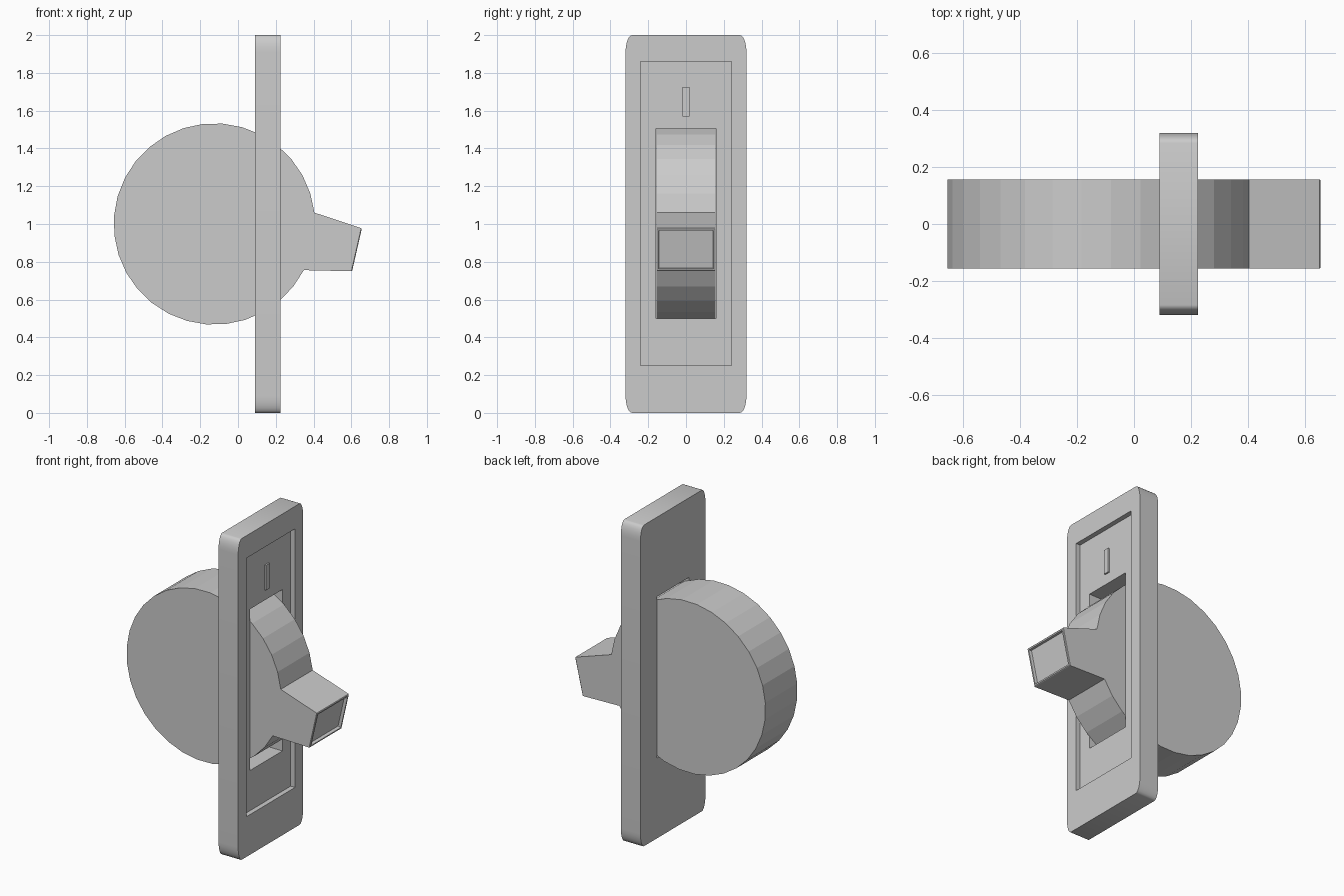
import bpy, bmesh
from math import sin, cos, pi, radians
from mathutils import Vector

if "Cube" in bpy.data.objects:
    bpy.data.objects.remove(bpy.data.objects["Cube"])


def make_object(name, bm):
    bmesh.ops.recalc_face_normals(bm, faces=bm.faces)
    mesh = bpy.data.meshes.new(name)
    bm.to_mesh(mesh)
    bm.free()
    obj = bpy.data.objects.new(name, mesh)
    bpy.context.collection.objects.link(obj)
    return obj


def extrude_profile(points, offset):
    bm = bmesh.new()
    face = bm.faces.new([bm.verts.new(p) for p in points])
    new = bmesh.ops.extrude_face_region(bm, geom=[face], use_keep_orig=True)
    verts = [v for v in new["geom"] if isinstance(v, bmesh.types.BMVert)]
    bmesh.ops.translate(bm, vec=offset, verts=verts)
    bmesh.ops.recalc_face_normals(bm, faces=bm.faces)
    return bm


def box(name, x0, x1, half_y, z0, z1):
    pts = [(x0, -half_y, z0), (x0, half_y, z0), (x0, half_y, z1), (x0, -half_y, z1)]
    return make_object(name, extrude_profile(pts, (x1 - x0, 0, 0)))


# Cover plate with elongated rounded corners
BACK, FRONT, DEPTH = 0.09, 0.225, 0.03
RY, RZ = 0.035, 0.09
outline = []
for i, (sy, sz) in enumerate([(1, 1), (-1, 1), (-1, -1), (1, -1)]):
    for k in range(7):
        a = i * pi / 2 + k * pi / 12
        outline.append((BACK, sy * (0.32 - RY) + RY * cos(a),
                        1 + sz * (1 - RZ) + RZ * sin(a)))
plate = make_object("cover_plate", extrude_profile(outline, (FRONT - BACK, 0, 0)))

# Shallow front recess and through slot
cutters = [box("recess_cutter", FRONT - DEPTH, FRONT + 0.1, 0.24, 0.25, 1.86),
           box("slot_cutter", BACK - 0.1, FRONT + 0.2, 0.159, 0.5, 1.505)]
for cutter in cutters:
    cutter.hide_render = True
    mod = plate.modifiers.new(cutter.name, "BOOLEAN")
    mod.operation = "DIFFERENCE"
    mod.solver = "EXACT"
    mod.object = cutter
bpy.context.view_layer.objects.active = plate
plate.select_set(True)
for cutter in cutters:
    bpy.ops.object.modifier_apply(modifier=cutter.name)
    bpy.data.objects.remove(cutter)
bpy.ops.object.shade_smooth_by_angle(angle=radians(30))

# Small raised indicator bar in the recess
box("indicator_bar", FRONT - DEPTH - 0.005, FRONT - DEPTH + 0.01, 0.018, 1.57, 1.725)

# Faceted rotary disc with the lever growing out of three of its sides
CX, CZ, R, SIDES, HALF = -0.125, 1.0, 0.533, 32, 0.157
start = radians(-10.4) + 1.5 * 2 * pi / SIDES
profile = []
for k in range(SIDES - 2):
    a = start + k * 2 * pi / SIDES
    profile.append((CX + R * cos(a), -HALF, CZ + R * sin(a)))
profile += [(0.60, -HALF, 0.75), (0.652, -HALF, 0.978)]
bm = extrude_profile(profile, (0, 2 * HALF, 0))

# Framed, sunken end of the lever
tip = max((f for f in bm.faces if len(f.verts) == 4),
          key=lambda f: f.calc_center_median().x)
normal = Vector(tip.normal)
bmesh.ops.inset_region(bm, faces=[tip], thickness=0.005, depth=0.004)
bmesh.ops.inset_region(bm, faces=[tip], thickness=0.012)
bmesh.ops.inset_region(bm, faces=[tip], thickness=0.003)
bmesh.ops.translate(bm, vec=normal * -0.018, verts=tip.verts)
make_object("disc_and_lever", bm)
